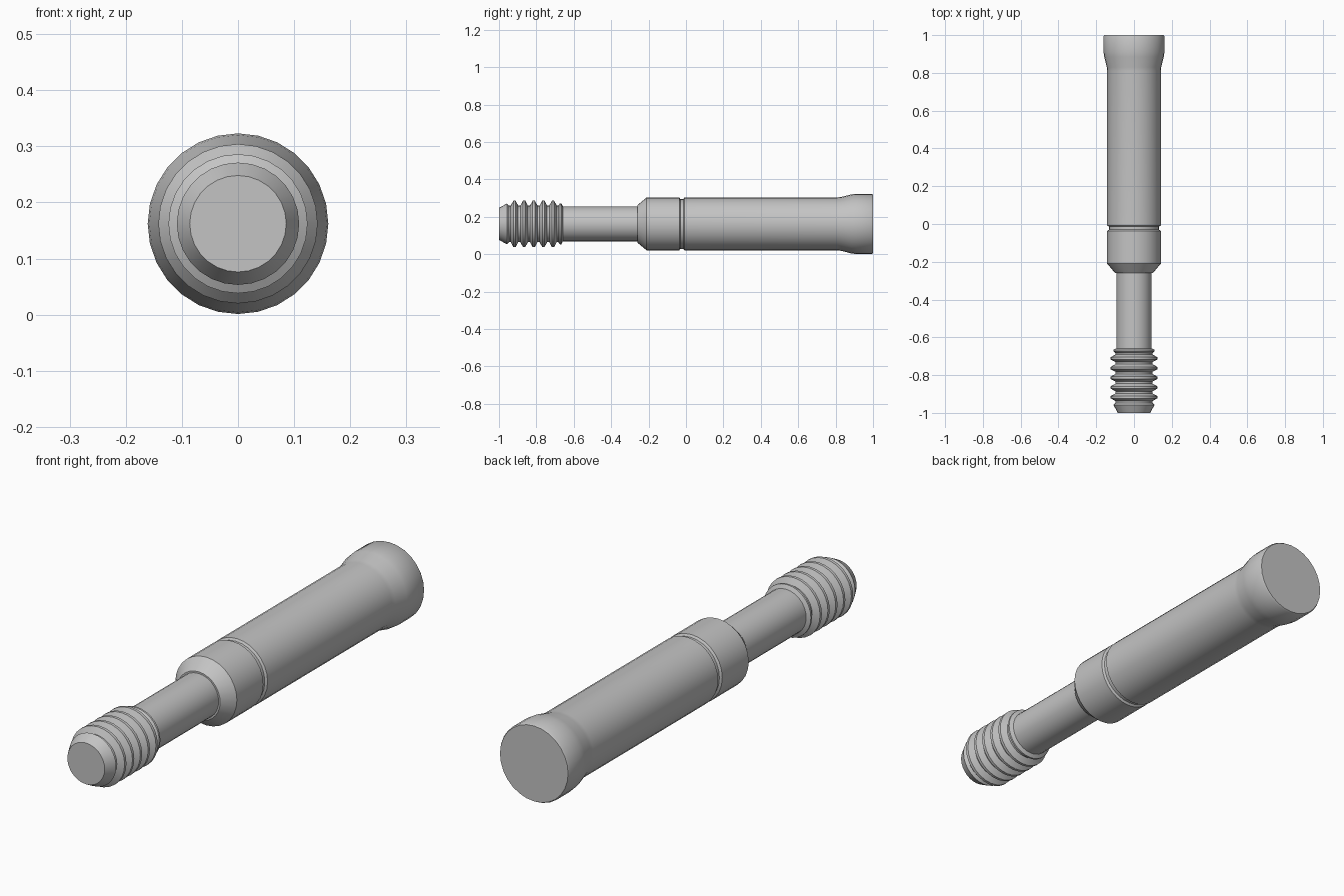
import bpy, bmesh, math

if "Cube" in bpy.data.objects:
    bpy.data.objects.remove(bpy.data.objects["Cube"])

SIDES = 28
AXIS_Z = 0.162

steel = bpy.data.materials.new("steel grey")
steel.diffuse_color = (0.55, 0.55, 0.55, 1)
steel.use_nodes = True
steel.node_tree.nodes["Principled BSDF"].inputs["Base Color"].default_value = steel.diffuse_color


def lathe(name, profile):
    """Revolve (y, radius) points about the long axis and cap both ends."""
    bm = bmesh.new()
    rings = []
    for y, r in profile:
        angles = [2 * math.pi * i / SIDES for i in range(SIDES)]
        rings.append([bm.verts.new((r * math.sin(a), y, AXIS_Z + r * math.cos(a))) for a in angles])
    for a, b in zip(rings, rings[1:]):
        for i in range(SIDES):
            j = (i + 1) % SIDES
            bm.faces.new((a[i], a[j], b[j], b[i]))
    bm.faces.new(rings[0])
    bm.faces.new(rings[-1])
    bmesh.ops.recalc_face_normals(bm, faces=bm.faces)
    mesh = bpy.data.meshes.new(name)
    bm.to_mesh(mesh)
    bm.free()
    mesh.materials.append(steel)
    obj = bpy.data.objects.new(name, mesh)
    bpy.context.collection.objects.link(obj)
    bpy.ops.object.select_all(action='DESELECT')
    obj.select_set(True)
    bpy.context.view_layer.objects.active = obj
    bpy.ops.object.shade_smooth_by_angle(angle=math.radians(30))


# Threaded tip: chamfered nose, five thread ridges, a fading last ridge, then the thin shank
tip = [(-1.0, 0.086), (-0.957, 0.109), (-0.947, 0.098)]
for k in range(5):
    crest = -0.917 + 0.0515 * k
    tip += [(crest - 0.02, 0.098), (crest - 0.006, 0.124),
            (crest + 0.006, 0.124), (crest + 0.02, 0.098)]
tip += [(-0.683, 0.098), (-0.674, 0.109), (-0.666, 0.109), (-0.658, 0.093), (-0.26, 0.093)]

# Body: shoulder cone, collar, ring groove, barrel and flared head
body = [(-0.26, 0.1), (-0.21, 0.142), (-0.036, 0.142), (-0.03, 0.133), (-0.014, 0.133),
        (-0.008, 0.142), (0.81, 0.142), (0.83, 0.144), (0.885, 0.158), (0.91, 0.161),
        (0.993, 0.161), (1.0, 0.157)]

lathe("threaded_shank", tip)
lathe("barrel_body", body)
